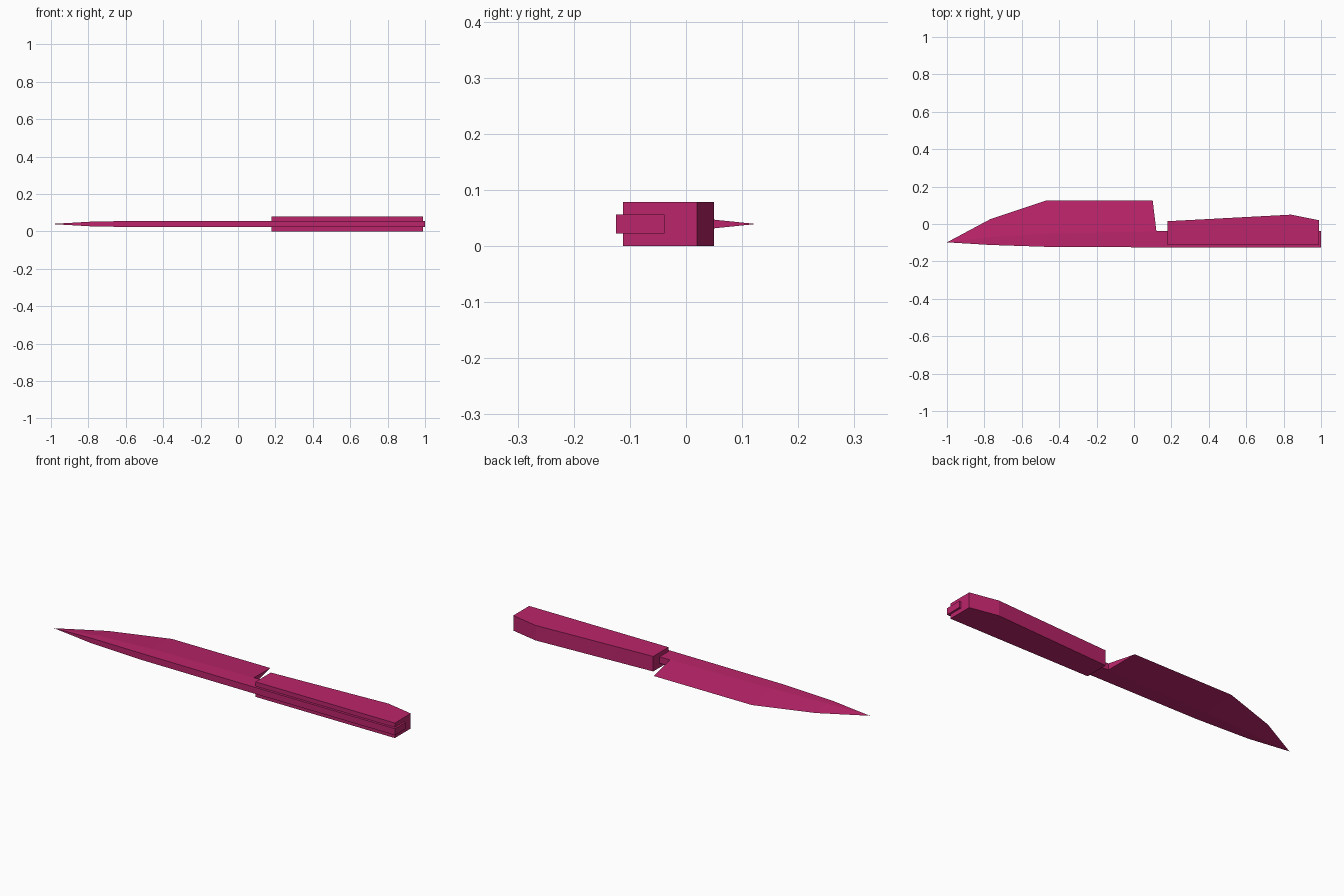
import bpy
import bmesh

cube = bpy.data.objects.get("Cube")
if cube:
    bpy.data.objects.remove(cube, do_unlink=True)

MID = 0.0395    # height of the knife's centre plane
HALF = 0.017    # half thickness of the steel

magenta = bpy.data.materials.new("magenta")
magenta.use_nodes = True
colour = (0.5, 0.018, 0.145, 1)
magenta.diffuse_color = colour
magenta.node_tree.nodes["Principled BSDF"].inputs["Base Color"].default_value = colour


def finish(bm, name):
    bmesh.ops.recalc_face_normals(bm, faces=bm.faces)
    mesh = bpy.data.meshes.new(name)
    bm.to_mesh(mesh)
    bm.free()
    mesh.materials.append(magenta)
    obj = bpy.data.objects.new(name, mesh)
    bpy.context.collection.objects.link(obj)
    return obj


def slab(name, outline, half):
    """Flat outline extruded evenly about the centre plane."""
    bm = bmesh.new()
    face = bm.faces.new([bm.verts.new((x, y, MID - half)) for x, y in outline])
    grown = bmesh.ops.extrude_face_region(bm, geom=[face])
    verts = [v for v in grown["geom"] if isinstance(v, bmesh.types.BMVert)]
    bmesh.ops.translate(bm, verts=verts, vec=(0, 0, 2 * half))
    return finish(bm, name)


# Blade: five-sided sections with a flat spine and a wedge down to the edge
# Each station: x, edge x, spine y, ridge y, edge y, half thickness
stations = [
    (-0.77, -0.77, -0.112, -0.07, 0.025, 0.0135),
    (-0.47, -0.47, -0.122, -0.052, 0.125, HALF),
    (0.12, 0.10, -0.125, -0.04, 0.125, HALF),
]
bm = bmesh.new()
rings = []
for x, edge_x, spine, ridge, edge, half in stations:
    points = [(x, spine, MID - half), (x, ridge, MID - half), (edge_x, edge, MID),
              (x, ridge, MID + half), (x, spine, MID + half)]
    rings.append([bm.verts.new(p) for p in points])
tip = bm.verts.new((-1, -0.098, MID))
for i in range(5):
    j = (i + 1) % 5
    bm.faces.new((tip, rings[0][i], rings[0][j]))
    for a, b in zip(rings, rings[1:]):
        bm.faces.new((a[i], b[i], b[j], a[j]))
bm.faces.new(rings[-1])
finish(bm, "blade")

# Tang running through the handle and out of its end
slab("tang", [(0.12, -0.125), (1.0, -0.125), (1.0, -0.038), (0.12, -0.038)], HALF)

# Handle with a swelling near the butt
slab("handle", [(0.18, -0.112), (0.99, -0.112), (0.99, 0.02),
                (0.84, 0.05), (0.18, 0.015)], MID)
